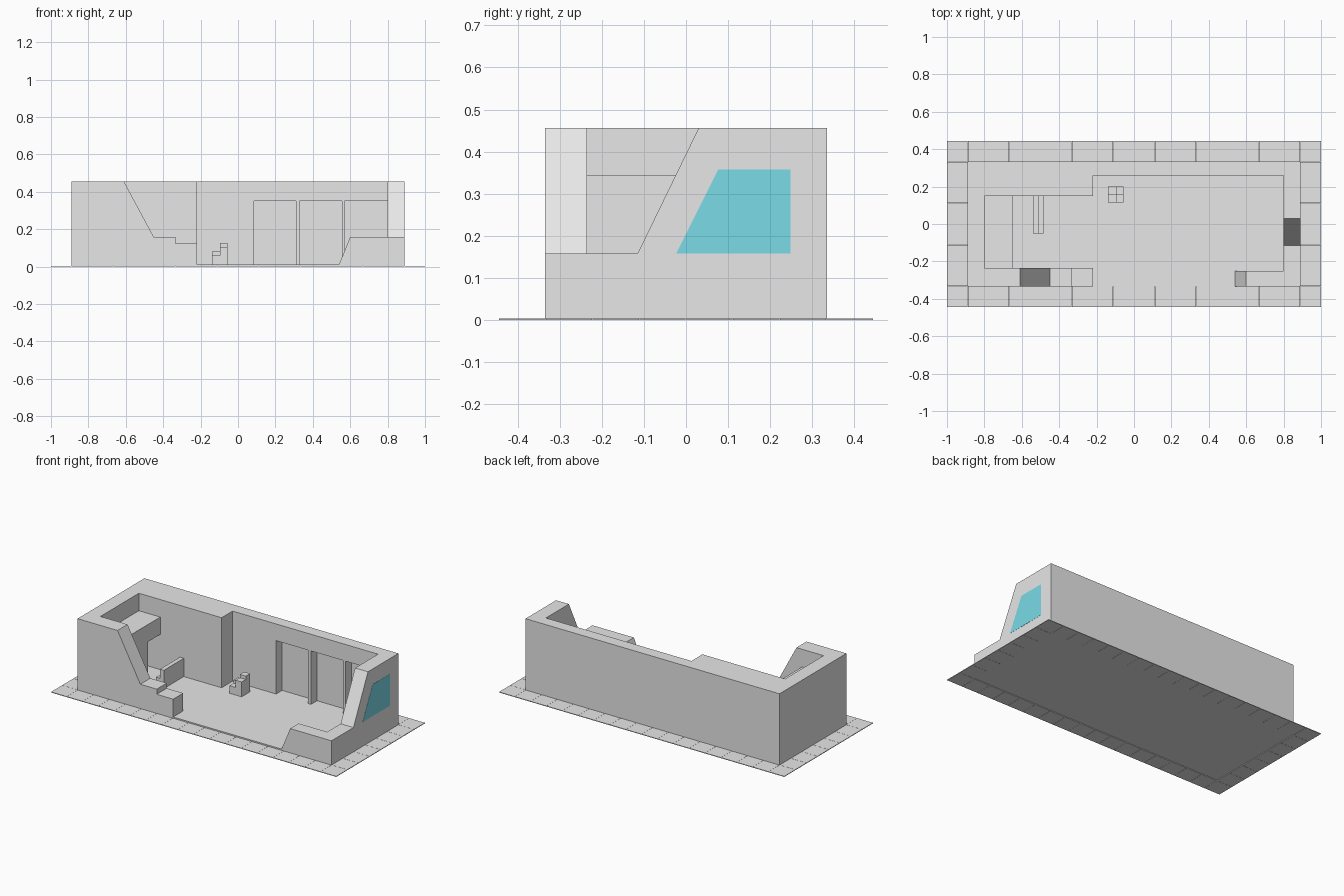
import bpy, bmesh, math
from mathutils import Vector

if "Cube" in bpy.data.objects:
    bpy.data.objects.remove(bpy.data.objects["Cube"])


def material(name, rgb):
    m = bpy.data.materials.new(name)
    m.diffuse_color = (*rgb, 1)
    m.use_nodes = True
    m.node_tree.nodes["Principled BSDF"].inputs["Base Color"].default_value = m.diffuse_color
    return m


GREY = material("light grey", (0.8, 0.8, 0.8))
GLASS = material("turquoise glass", (0.2, 0.73, 0.82))


def prism(name, outline, axis, a, b, mat=GREY):
    """Extrude a 2D outline (xz along y, yz along x) from a to b."""
    place = {'x': lambda p, d: (d, p[0], p[1]),
             'y': lambda p, d: (p[0], d, p[1])}[axis]
    bm = bmesh.new()
    face = bm.faces.new([bm.verts.new(place(p, a)) for p in outline])
    ext = bmesh.ops.extrude_face_region(bm, geom=[face])
    verts = [v for v in ext['geom'] if isinstance(v, bmesh.types.BMVert)]
    shift = Vector(place((0, 0), b - a))
    bmesh.ops.translate(bm, vec=shift, verts=verts)
    bmesh.ops.recalc_face_normals(bm, faces=bm.faces)
    me = bpy.data.meshes.new(name)
    bm.to_mesh(me)
    bm.free()
    me.materials.append(mat)
    ob = bpy.data.objects.new(name, me)
    bpy.context.collection.objects.link(ob)
    return ob


def box(name, x0, x1, y0, y1, z0, z1):
    return prism(name, [(x0, z0), (x1, z0), (x1, z1), (x0, z1)], 'y', y0, y1)


def union(target, parts):
    """Fuse the parts into the target and merge coplanar faces."""
    for p in parts:
        mod = target.modifiers.new("union", 'BOOLEAN')
        mod.operation = 'UNION'
        mod.solver = 'EXACT'
        mod.object = p
    deps = bpy.context.evaluated_depsgraph_get()
    me = bpy.data.meshes.new_from_object(target.evaluated_get(deps))
    target.modifiers.clear()
    target.data = me
    for p in parts:
        bpy.data.objects.remove(p)
    bm = bmesh.new()
    bm.from_mesh(me)
    bmesh.ops.remove_doubles(bm, verts=bm.verts, dist=0.0005)
    bmesh.ops.dissolve_limit(bm, angle_limit=math.radians(1),
                             verts=bm.verts, edges=bm.edges)
    bm.to_mesh(me)
    bm.free()


F, T, X, Y = 0.012, 0.456, 0.89, 0.335   # floor level, wall top, half sizes

# Floor slab
box("floor", -X, X, -Y, Y, 0.004, F)

# Outer walls: low cut-away front corners, thick back left section
back_left = box("walls", -X, -0.22, 0.15, Y, F, T)
left = box("left_wall", -X, -0.80, -Y, Y, F, T)
front_left = prism("front_left_wall",
                   [(-X, F), (-0.22, F), (-0.22, 0.125), (-0.335, 0.125),
                    (-0.335, 0.158), (-0.45, 0.158), (-0.61, T), (-X, T)],
                   'y', -Y, -0.235)
front_right = prism("front_right_wall",
                    [(0.54, F), (X, F), (X, 0.158), (0.60, 0.158)],
                    'y', -Y, -0.25)
right = prism("right_wall",
              [(-Y, F), (Y, F), (Y, T), (0.03, T), (-0.115, 0.158), (-Y, 0.158)],
              'x', 0.80, X)
back_skin = box("back_skin", -0.3, X, 0.32, Y, F, T)

# Inner layer of the back wall with three tall niches
comb = [(-0.25, T), (-0.25, F)]
for x0, x1 in ((0.085, 0.31), (0.33, 0.555), (0.57, 0.80)):
    comb += [(x0, F), (x0, 0.35), (x1, 0.35), (x1, F)]
comb += [(0.85, F), (0.85, T)]
back_inner = prism("back_inner", comb, 'y', 0.26, 0.325)

# Low room at the left with a doorway
room_back = box("room_back", -0.85, -0.745, -0.28, 0.2, F, 0.345)
room_front = prism("room_front",
                   [(-0.28, F), (0.025, F), (0.025, 0.235), (0.15, 0.235),
                    (0.15, 0.345), (-0.28, 0.345)], 'x', -0.75, -0.65)
union(back_left, [left, front_left, front_right, right, back_skin,
                  back_inner, room_back, room_front])

# Side window
prism("side_window", [(-0.023, 0.158), (0.248, 0.158), (0.248, 0.358), (0.077, 0.358)],
      'x', X - 0.002, X + 0.001, GLASS)

# Bench: low seat with a taller back
prism("bench", [(-0.54, F), (-0.485, F), (-0.485, 0.128), (-0.512, 0.128),
                (-0.512, 0.07), (-0.54, 0.07)], 'y', -0.05, 0.15)

# Stepped display stand, four heights
for i, (x0, x1, y0, y1, h) in enumerate(((-0.14, -0.097, 0.115, 0.157, 0.06),
                                         (-0.14, -0.097, 0.157, 0.20, 0.08),
                                         (-0.097, -0.055, 0.115, 0.157, 0.106),
                                         (-0.097, -0.055, 0.157, 0.20, 0.127))):
    box(f"stand_step_{i + 1}", x0, x1, y0, y1, F, h)

# Pavement ring made of square tiles
S, G = 1 / 9, 0.0006
for i in range(18):
    for j in range(8):
        if i in (0, 17) or j in (0, 7):
            x, y = -1 + i * S, -4 * S + j * S
            box("paving_tile", x + G, x + S - G, y + G, y + S - G, 0, 0.004)
